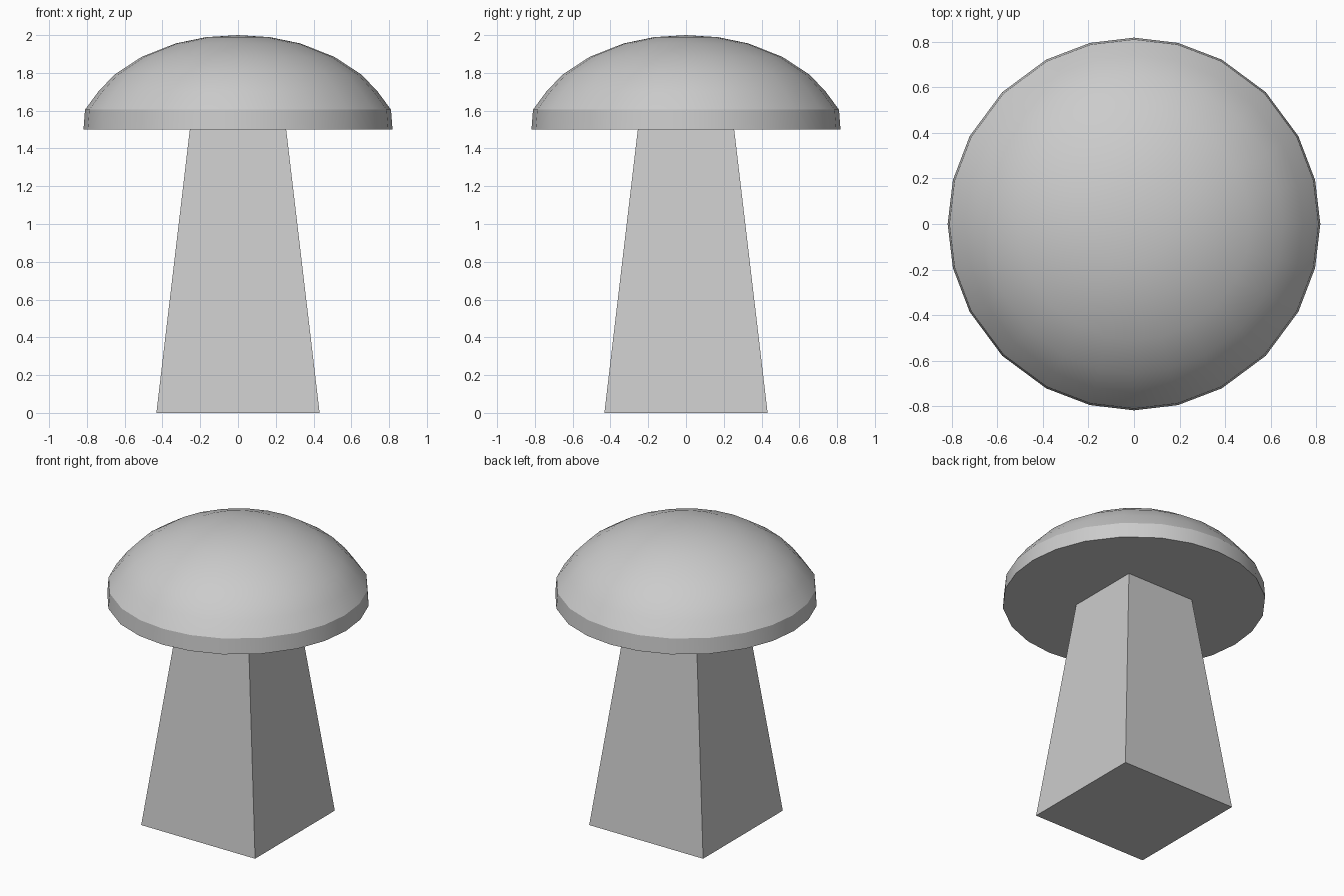
import bpy, bmesh, math

if "Cube" in bpy.data.objects:
    bpy.data.objects.remove(bpy.data.objects["Cube"])


def make_object(name, bm):
    bmesh.ops.recalc_face_normals(bm, faces=bm.faces)
    mesh = bpy.data.meshes.new(name)
    bm.to_mesh(mesh)
    bm.free()
    obj = bpy.data.objects.new(name, mesh)
    bpy.context.collection.objects.link(obj)
    return obj


def loft(name, rings, apex=None):
    """Join stacked rings of points; close the bottom, and the top with an apex or a flat face."""
    bm = bmesh.new()
    loops = [[bm.verts.new(p) for p in ring] for ring in rings]
    n = len(loops[0])
    bm.faces.new(loops[0])
    for low, high in zip(loops, loops[1:]):
        for i in range(n):
            j = (i + 1) % n
            bm.faces.new((low[i], low[j], high[j], high[i]))
    if apex:
        tip = bm.verts.new(apex)
        for i in range(n):
            bm.faces.new((loops[-1][i], loops[-1][(i + 1) % n], tip))
    else:
        bm.faces.new(loops[-1])
    return make_object(name, bm)


# Stem: tapered square post, flat shaded
def square(h, z):
    return [(-h, -h, z), (h, -h, z), (h, h, z), (-h, h, z)]


loft("stem", [square(0.432, 0), square(0.255, 1.5)])

# Cap: 24-sided flattened dome with a short, nearly upright rim
eighth = [0, 13.63, 28.13, 45, 61.87, 76.37]
angles = [math.radians(q * 90 + a) for q in range(4) for a in eighth]
profile = [(0.818, 1.5), (0.81, 1.605), (0.74, 1.70), (0.655, 1.79),
           (0.51, 1.885), (0.33, 1.956), (0.17, 1.989)]
cap = loft("cap", [[(r * math.cos(a), r * math.sin(a), z) for a in angles]
                   for r, z in profile], apex=(0, 0, 2.0))

# Smooth dome with a crisp edge at the rim
bpy.ops.object.select_all(action='DESELECT')
bpy.context.view_layer.objects.active = cap
cap.select_set(True)
bpy.ops.object.shade_smooth_by_angle(angle=math.radians(25))
